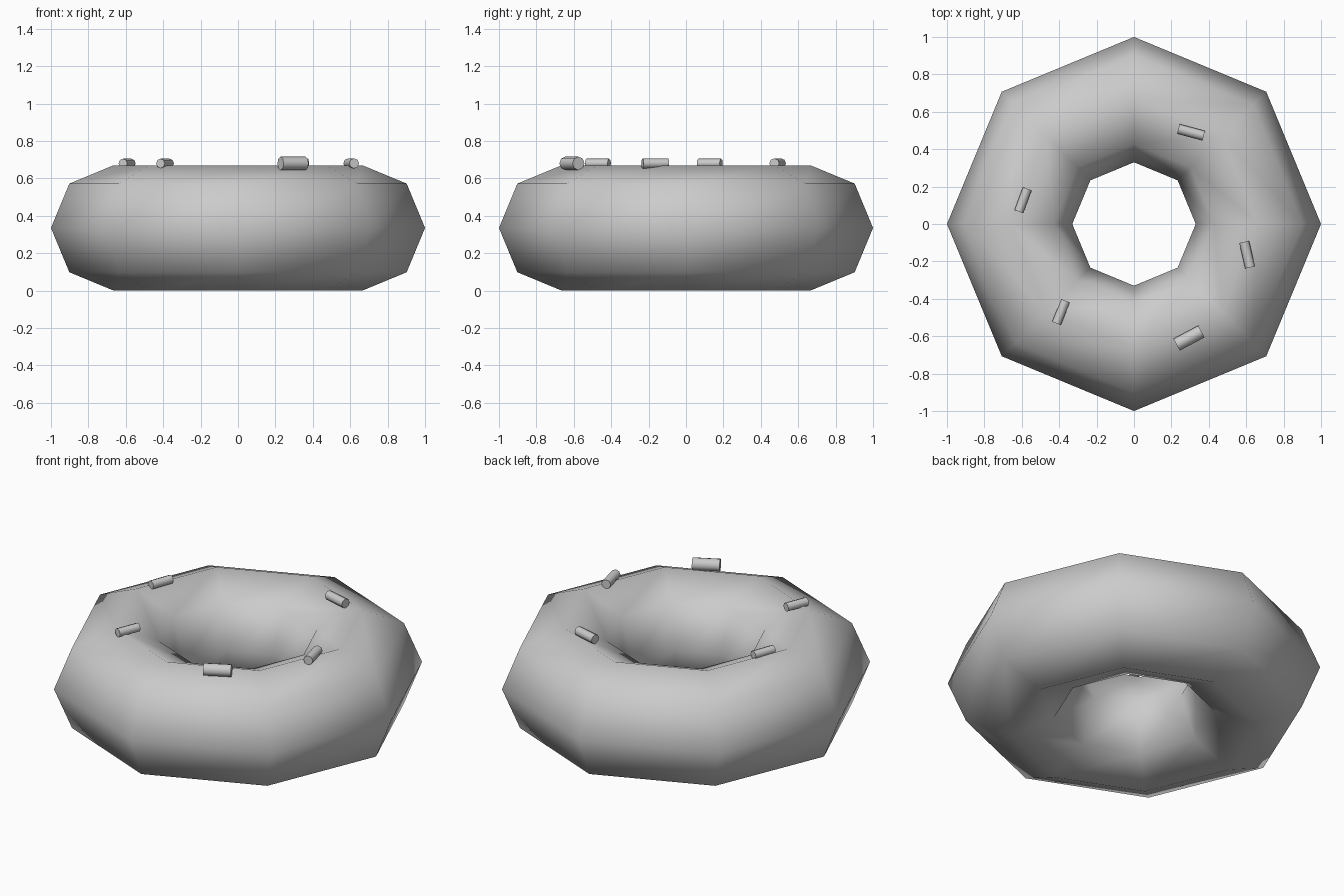
import bpy
from math import radians

if "Cube" in bpy.data.objects:
    bpy.data.objects.remove(bpy.data.objects["Cube"])

# Donut body: 8 x 8 low-poly ring, smooth shaded
R, r = 0.665, 0.335
bpy.ops.mesh.primitive_torus_add(major_segments=8, minor_segments=8,
                                 major_radius=R, minor_radius=r,
                                 location=(0, 0, r))
donut = bpy.context.object
donut.name = "donut_ring"
bpy.ops.object.shade_smooth()


# Sprinkles: small rods lying on the top of the ring
def sprinkle(i, x, y, angle, length, radius):
    bpy.ops.mesh.primitive_cylinder_add(vertices=8, radius=radius, depth=length,
                                        location=(x, y, 0.68),
                                        rotation=(0, radians(90), radians(angle)))
    ob = bpy.context.object
    ob.name = f"sprinkle_{i}"
    bpy.ops.object.shade_smooth_by_angle(angle=radians(50))


layout = [
    (0.305, 0.49, -15, 0.14, 0.027),
    (-0.593, 0.127, 70, 0.13, 0.025),
    (0.605, -0.164, -77, 0.14, 0.027),
    (-0.39, -0.471, 68, 0.13, 0.025),
    (0.294, -0.61, 28, 0.15, 0.036),
]
for i, args in enumerate(layout, 1):
    sprinkle(i, *args)
